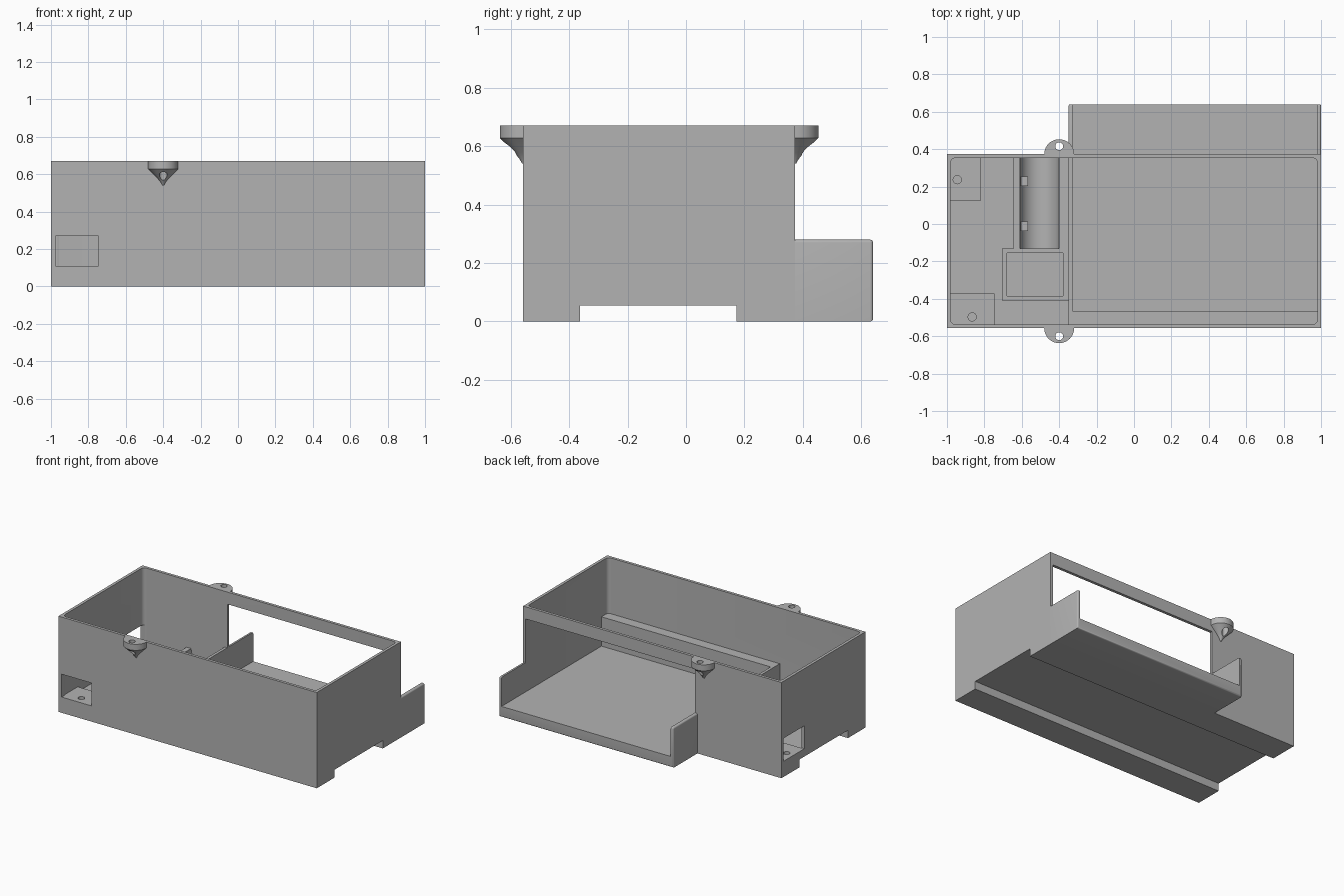
import bpy
import bmesh
import math
from mathutils import Matrix, Vector

default = bpy.data.objects.get("Cube")
if default:
    bpy.data.objects.remove(default, do_unlink=True)

grey = bpy.data.materials.new("plain grey")
grey.use_nodes = True
colour = (0.45, 0.45, 0.45, 1)
grey.diffuse_color = colour
grey.node_tree.nodes["Principled BSDF"].inputs["Base Color"].default_value = colour


def finish(name, bm):
    bmesh.ops.recalc_face_normals(bm, faces=bm.faces[:])
    mesh = bpy.data.meshes.new(name)
    bm.to_mesh(mesh)
    bm.free()
    mesh.materials.append(grey)
    obj = bpy.data.objects.new(name, mesh)
    bpy.context.collection.objects.link(obj)
    return obj


def box(name, x, y, z, radius=0, pick=None):
    """Box from ranges; edges whose centre and direction satisfy pick are rounded."""
    bm = bmesh.new()
    bmesh.ops.create_cube(bm, size=1)
    for v in bm.verts:
        v.co = Vector([r[0] if c < 0 else r[1] for r, c in zip((x, y, z), v.co)])
    if radius:
        edges = [e for e in bm.edges
                 if pick((e.verts[0].co + e.verts[1].co) / 2, e.verts[0].co - e.verts[1].co)]
        bmesh.ops.bevel(bm, geom=edges, offset=radius, segments=4, profile=0.5,
                        affect='EDGES')
    return finish(name, bm)


def drum(name, x, y, z, radius):
    bm = bmesh.new()
    bmesh.ops.create_cone(bm, cap_ends=True, segments=24, radius1=radius, radius2=radius,
                          depth=z[1] - z[0],
                          matrix=Matrix.Translation((x, y, (z[0] + z[1]) / 2)))
    return finish(name, bm)


def cut(obj, *cutters):
    """Subtract each cutter, bake the result and remove the cutter."""
    for cutter in cutters:
        cutter.hide_render = True
        mod = obj.modifiers.new("cut", 'BOOLEAN')
        mod.operation = 'DIFFERENCE'
        mod.solver = 'EXACT'
        mod.object = cutter
        bpy.context.view_layer.update()
        graph = bpy.context.evaluated_depsgraph_get()
        mesh = bpy.data.meshes.new_from_object(obj.evaluated_get(graph))
        obj.modifiers.clear()
        obj.data = mesh
        bpy.data.objects.remove(cutter, do_unlink=True)
    return obj


def smooth(obj):
    bpy.ops.object.select_all(action='DESELECT')
    obj.select_set(True)
    bpy.context.view_layer.objects.active = obj
    bpy.ops.object.shade_smooth_by_angle(angle=math.radians(30))


FRONT, BACK, TOP = -0.557, 0.373, 0.67
FLOOR, WALL, LOW = 0.075, 0.02, 0.28
DIVIDE = -0.35


def upright(mid, way):
    return abs(way.z) > 0.1


# Main case: open tray with rail channel, two connector windows and a back opening
case = box("case", (-1, 1), (FRONT, BACK), (0, TOP))
cut(case,
    box("hollow", (-1 + WALL, 1 - WALL), (FRONT + WALL, BACK - WALL), (FLOOR, 1),
        0.025, upright),
    box("rail_channel", (-1.1, 1.1), (-0.363, 0.173), (-0.1, 0.055)),
    box("front_window", (-0.975, -0.745), (-0.6, -0.5), (0.11, 0.27)),
    box("side_window", (-1.1, -0.96), (0.12, 0.35), (0.11, 0.27)),
    box("back_opening", (DIVIDE + WALL, 1 - WALL), (0.3, 0.5), (FLOOR, 0.585)))
smooth(case)

# Low extension behind the case, open at the back
extension = box("rear_extension", (DIVIDE, 1), (BACK, 0.64), (0, LOW), 0.01,
                lambda mid, way: mid.y > 0.6 or (mid.z > 0.2 and abs(way.y) > 0.1))
cut(extension, box("bay", (DIVIDE + WALL, 1 - WALL), (0.3, 0.8), (FLOOR, 0.5)))
smooth(extension)

# Inner divider and the raised ledge along the front wall
box("divider", (DIVIDE, DIVIDE + WALL), (FRONT + WALL, BACK), (FLOOR, LOW))
box("front_ledge", (DIVIDE + WALL, 1 - WALL), (FRONT + WALL, -0.465), (FLOOR, LOW))

# Connector pads with blind screw holes, one behind each window
pads = (("front_pad", (-0.98, -0.745), (FRONT + WALL, -0.372), (-0.865, -0.497)),
        ("side_pad", (-0.98, -0.82), (0.122, BACK - WALL), (-0.945, 0.237)))
for name, px, py, hole in pads:
    pad = box(name, px, py, (FLOOR, 0.11))
    cut(pad, drum("screw_hole", *hole, (0.08, 0.2), 0.022))

# Cradle with a half-round trough and small retaining clips
CRADLE_TOP, TROUGH_X, TROUGH_R = 0.2, -0.505, 0.105
profile = [(DIVIDE, CRADLE_TOP), (DIVIDE, FLOOR), (-0.645, FLOOR), (-0.645, CRADLE_TOP)]
for i in range(17):
    a = math.pi * (1 + i / 16)
    profile.append((TROUGH_X + TROUGH_R * math.cos(a), CRADLE_TOP + TROUGH_R * math.sin(a)))
bm = bmesh.new()
face = bm.faces.new([bm.verts.new((px, -0.13, pz)) for px, pz in profile])
grown = bmesh.ops.extrude_face_region(bm, geom=[face])
bmesh.ops.translate(bm, vec=(0, BACK - WALL + 0.13, 0),
                    verts=[v for v in grown["geom"] if isinstance(v, bmesh.types.BMVert)])
smooth(finish("cradle", bm))
for i, y in enumerate((-0.012, 0.228)):
    box(f"cradle_clip_{i + 1}", (-0.605, -0.568), (y - 0.025, y + 0.025), (0.16, CRADLE_TOP))

# Shallow rimmed tray in front of the cradle
tray = box("small_tray", (-0.705, DIVIDE), (-0.41, -0.13), (FLOOR, CRADLE_TOP))
cut(tray, box("tray_hollow", (-0.68, -0.38), (-0.385, -0.155), (0.1, 0.5)))

# Mounting ears: half-round tabs tapering down into the wall, with a screw hole
EAR = ((0.0, 0.54), (0.012, 0.555), (0.03, 0.578), (0.08, 0.628), (0.08, TOP))
for name, y, side in (("front_ear", FRONT, -1), ("back_ear", BACK, 1)):
    bm = bmesh.new()
    rings = []
    for radius, z in EAR:
        r = max(radius, 0.004)
        rings.append([bm.verts.new((-0.40 + r * math.cos(math.pi * k / 20),
                                    y + side * r * math.sin(math.pi * k / 20), z))
                      for k in range(21)])
    for low, high in zip(rings, rings[1:]):
        for k in range(21):
            n = (k + 1) % 21
            bm.faces.new((low[k], low[n], high[n], high[k]))
    bm.faces.new(rings[0])
    bm.faces.new(rings[-1])
    ear = finish(name, bm)
    cut(ear, drum("ear_hole", -0.40, y + side * 0.043, (0.4, 0.8), 0.021))
    smooth(ear)
